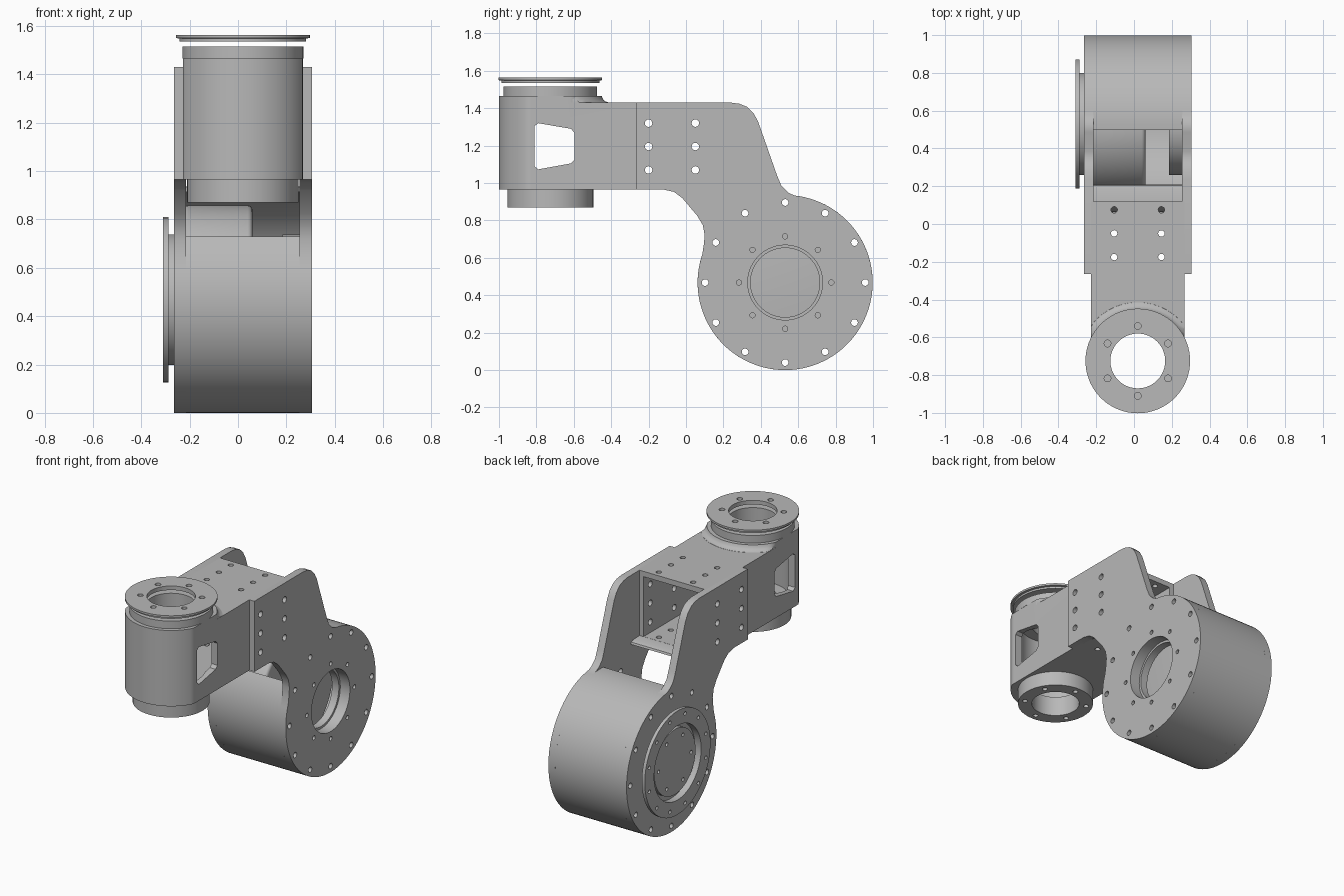
import bpy, bmesh
from math import cos, sin, radians, tau

if "Cube" in bpy.data.objects:
    bpy.data.objects.remove(bpy.data.objects["Cube"])

grey = bpy.data.materials.new("satin_grey")
grey.use_nodes = True
grey.diffuse_color = (0.48, 0.48, 0.48, 1)
grey.node_tree.nodes["Principled BSDF"].inputs["Base Color"].default_value = grey.diffuse_color

MID = 0.02               # x of the arm's centre plane
HEAD = (MID, -0.725)     # vertical wrist axis (x, y)
HUB = (0.53, 0.468)      # sideways drum axis (y, z)


def place(axis, u, v, w):
    """Axis 'z' maps (u, v, w) to xyz; axis 'x' maps u, v to y, z."""
    return (u, v, w) if axis == "z" else (w, u, v)


def arc(c, r, start=0, end=360, n=72):
    full = abs(end - start) == 360
    steps = n if full else n + 1
    return [(c[0] + r * cos(radians(start + (end - start) * i / n)),
             c[1] + r * sin(radians(start + (end - start) * i / n))) for i in range(steps)]


def finish(name, bm):
    bmesh.ops.recalc_face_normals(bm, faces=bm.faces)
    mesh = bpy.data.meshes.new(name)
    bm.to_mesh(mesh)
    bm.free()
    mesh.materials.append(grey)
    obj = bpy.data.objects.new(name, mesh)
    bpy.context.collection.objects.link(obj)
    return obj


def prisms(name, axis, outlines, lo, hi):
    bm = bmesh.new()
    for pts in outlines:
        a, b = [[bm.verts.new(place(axis, u, v, w)) for u, v in pts] for w in (lo, hi)]
        bm.faces.new(a)
        bm.faces.new(b)
        for i in range(len(pts)):
            j = (i + 1) % len(pts)
            bm.faces.new((a[i], a[j], b[j], b[i]))
    return finish(name, bm)


def lathe(name, axis, c, profile, n=72):
    """Revolve a closed (radius, height) loop about an axis."""
    bm = bmesh.new()
    rings = [[bm.verts.new(place(axis, c[0] + r * cos(tau * i / n), c[1] + r * sin(tau * i / n), w))
              for i in range(n)] for r, w in profile]
    for k, a in enumerate(rings):
        b = rings[(k + 1) % len(rings)]
        for i in range(n):
            j = (i + 1) % n
            bm.faces.new((a[i], a[j], b[j], b[i]))
    return finish(name, bm)


def ring(name, axis, c, outer, inner, lo, hi):
    return lathe(name, axis, c, [(outer, lo), (outer, hi), (inner, hi), (inner, lo)])


def rect(u0, u1, v0, v1):
    return [(u0, v0), (u1, v0), (u1, v1), (u0, v1)]


def bake(obj):
    dg = bpy.context.evaluated_depsgraph_get()
    mesh = bpy.data.meshes.new_from_object(obj.evaluated_get(dg))
    obj.modifiers.clear()
    obj.data = mesh


def combine(obj, other, operation="DIFFERENCE"):
    mod = obj.modifiers.new("shape", "BOOLEAN")
    mod.operation, mod.solver, mod.object = operation, "EXACT", other
    bake(obj)
    bpy.data.objects.remove(other)


def cut(obj, axis, outlines, lo, hi):
    combine(obj, prisms("cutter", axis, outlines, lo, hi))


def bevel(obj, width):
    mod = obj.modifiers.new("round", "BEVEL")
    mod.width, mod.segments, mod.limit_method = width, 4, "ANGLE"
    mod.angle_limit = radians(60)
    bake(obj)


def bolts(c, circle, r, n, start=0):
    return [arc(p, r, n=14) for p in arc(c, circle, start, start + 360, n)]


# Shared bolt patterns
side_bolts = [arc((y, z), 0.02, n=16) for y in (-0.2, 0.05) for z in (1.07, 1.195, 1.32)]
top_bolts = [arc((x, y), 0.017, n=16) for x in (MID - 0.125, MID + 0.125) for y in (-0.175, -0.05, 0.075)]

# Wrist housing and box arm, joined then hollowed
outline = [(min(max(x, MID - 0.248), MID + 0.248), y) for x, y in arc(HEAD, 0.275, n=96)]
body = prisms("arm_body", "z", [outline], 0.965, 1.465)
combine(body, prisms("arm", "z", [rect(MID - 0.248, MID + 0.248, -0.725, 0.12)], 0.965, 1.43), "UNION")
cut(body, "z", [rect(MID - 0.205, MID + 0.205, -0.7, 0.3)], 1.0, 1.395)
cut(body, "z", [arc(HEAD, 0.215)], 1.0, 1.42)
cut(body, "z", [arc(HEAD, 0.145)], 0.9, 1.6)
cut(body, "z", top_bolts, 0.9, 1.5)
cut(body, "x", side_bolts, -0.5, 0.5)
window = [(-0.81, 1.09), (-0.79, 1.073), (-0.615, 1.105), (-0.597, 1.125),
          (-0.597, 1.27), (-0.615, 1.29), (-0.79, 1.32), (-0.81, 1.305)]
cut(body, "x", [window], -0.5, 0.5)

# Flared blend behind the wrist housing, trimmed to the arm width
flare = lathe("housing_fillet", "z", HEAD,
              [(0.25, 1.42), (0.315, 1.42), (0.31, 1.431), (0.293, 1.437), (0.281, 1.448), (0.275, 1.464), (0.25, 1.464)])
for v in flare.data.vertices:
    v.co.x = min(max(v.co.x, MID - 0.247), MID + 0.247)
    v.co.y = max(v.co.y, HEAD[1])

# Wrist collars and the floating top flange
ring("upper_collar", "z", HEAD, 0.25, 0.145, 1.465, 1.515)
lower = ring("lower_collar", "z", HEAD, 0.23, 0.145, 0.87, 0.966)
cut(lower, "z", bolts(HEAD, 0.19, 0.016, 6, 30), 0.8, 0.9)
flange = lathe("top_flange", "z", HEAD,
               [(0.262, 1.536), (0.262, 1.548), (0.277, 1.55), (0.277, 1.563), (0.145, 1.563), (0.145, 1.536)])
cut(flange, "z", bolts(HEAD, 0.185, 0.018, 6, 30), 1.5, 1.6)

# Floor lip at the open end of the arm
lip = prisms("arm_floor_lip", "x", [[(0.1, 0.965), (0.19, 0.965), (0.21, 0.975),
             (0.205, 0.988), (0.185, 0.997), (0.1, 1.0)]], MID - 0.236, MID + 0.236)

# Pair of side plates reaching down to the drum
plate = [(-0.265, 0.965), (-0.12, 0.965), (-0.065, 0.953), (-0.02, 0.92), (0.06, 0.825),
         (0.09, 0.775), (0.1, 0.72), (0.095, 0.67)]
plate += arc(HUB, 0.468, 161, 444, 80)
plate += [(0.545, 0.95), (0.51, 0.985), (0.487, 1.04), (0.385, 1.33), (0.36, 1.375),
          (0.325, 1.408), (0.285, 1.424), (0.24, 1.43), (-0.265, 1.43)]
for name, lo, hi in (("left_plate", 0.255, 0.305), ("right_plate", -0.265, -0.215)):
    side = prisms(name, "x", [plate], lo, hi)
    cut(side, "x", side_bolts + bolts(HUB, 0.428, 0.018, 12), lo - 0.1, hi + 0.1)
    if lo > 0:
        cut(side, "x", [arc(HUB, 0.2)], lo - 0.1, hi + 0.1)
        cut(side, "x", bolts(HUB, 0.247, 0.014, 8), lo + 0.015, hi + 0.1)

# Drum shell, open towards the arm
shell = arc(HUB, 0.468, 146, 454, 90) + arc(HUB, 0.447, 454, 146, 90)
prisms("drum_shell", "x", [shell], -0.216, 0.256)

# Motor and bearing ring inside the drum
motor = prisms("motor", "x", [arc(HUB, 0.39)], -0.225, 0.06)
bevel(motor, 0.02)
lathe("bearing_ring", "x", HUB, [(0.27, 0.185), (0.27, 0.256), (0.2, 0.256),
      (0.2, 0.235), (0.185, 0.235), (0.185, 0.185)])

# Output flange and cover on the right side
ring("output_boss", "x", HUB, 0.27, 0.245, -0.29, -0.26)
output = ring("output_flange", "x", HUB, 0.342, 0.245, -0.31, -0.288)
cut(output, "x", bolts(HUB, 0.305, 0.012, 12, 15), -0.4, -0.2)
cover = prisms("output_cover", "x", [arc(HUB, 0.215)], -0.29, -0.26)
cut(cover, "x", bolts(HUB, 0.17, 0.012, 6), -0.4, -0.275)

# Smooth the round walls, keep the machined edges sharp
for obj in bpy.context.scene.objects:
    obj.select_set(obj.type == "MESH")
bpy.context.view_layer.objects.active = body
bpy.ops.object.shade_smooth_by_angle(angle=radians(30))
